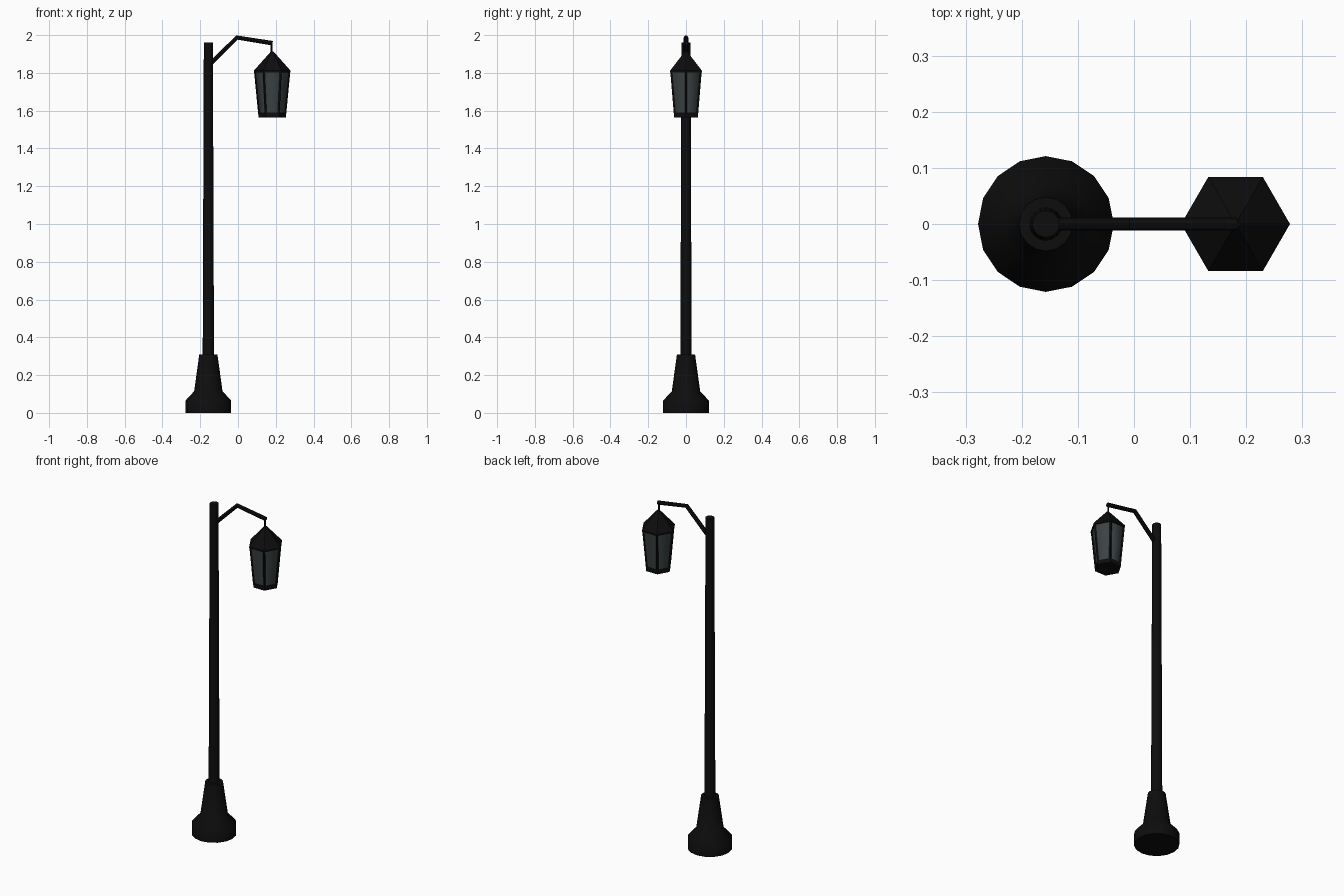
import bpy, bmesh, math
from mathutils import Vector

cube = bpy.data.objects.get("Cube")
if cube:
    bpy.data.objects.remove(cube)


def material(name, rgb):
    m = bpy.data.materials.new(name)
    m.use_nodes = True
    m.diffuse_color = (*rgb, 1)
    m.node_tree.nodes["Principled BSDF"].inputs["Base Color"].default_value = (*rgb, 1)
    return m


IRON = material("black iron", (0.004, 0.004, 0.004))
GLASS = material("smoky glass", (0.045, 0.055, 0.058))


def finish(name, bm, mat, smooth):
    bmesh.ops.recalc_face_normals(bm, faces=bm.faces)
    mesh = bpy.data.meshes.new(name)
    bm.to_mesh(mesh)
    bm.free()
    mesh.materials.append(mat)
    obj = bpy.data.objects.new(name, mesh)
    bpy.context.collection.objects.link(obj)
    if smooth:
        bpy.ops.object.select_all(action='DESELECT')
        obj.select_set(True)
        bpy.context.view_layer.objects.active = obj
        bpy.ops.object.shade_smooth_by_angle(angle=math.radians(smooth))
    return obj


def turned(name, x, profile, sides, mat, smooth=0):
    """Stack rings of (radius, height) around a vertical axis and cap the ends."""
    bm = bmesh.new()
    rings = [[bm.verts.new((x + r * math.cos(math.tau * i / sides),
                            r * math.sin(math.tau * i / sides), z))
              for i in range(sides)] for r, z in profile]
    for low, high in zip(rings, rings[1:]):
        for i in range(sides):
            j = (i + 1) % sides
            bm.faces.new((low[i], low[j], high[j], high[i]))
    bm.faces.new(rings[0][::-1])
    bm.faces.new(rings[-1])
    return finish(name, bm, mat, smooth)


def tube(name, points, radius, sides, mat):
    """Sweep a round section along a path lying in one vertical plane, with mitred bends."""
    pts = [Vector(p) for p in points]
    normal = Vector((0, 1, 0))
    if abs((pts[-1] - pts[0]).normalized().y) > 0.01:
        normal = (pts[-1] - pts[0]).cross(Vector((0, 0, 1))).normalized()
    bm, rings = bmesh.new(), []
    for k, p in enumerate(pts):
        before = (p - pts[max(k - 1, 0)]).normalized()
        after = (pts[min(k + 1, len(pts) - 1)] - p).normalized()
        side = (before + after).normalized().cross(normal)
        rings.append([bm.verts.new(p + radius * (math.cos(a) * side + math.sin(a) * normal))
                      for a in (math.tau * i / sides for i in range(sides))])
    for low, high in zip(rings, rings[1:]):
        for i in range(sides):
            j = (i + 1) % sides
            bm.faces.new((low[i], low[j], high[j], high[i]))
    bm.faces.new(rings[0][::-1])
    bm.faces.new(rings[-1])
    return finish(name, bm, mat, 40)


POST_X, LAMP_X = -0.157, 0.181

# Post: flared foot and tapering pole
turned("base", POST_X, [(0.121, 0), (0.121, 0.065), (0.075, 0.115), (0.048, 0.31)],
       16, IRON, 60)
turned("pole", POST_X, [(0.03, 0.29), (0.024, 1.96)], 16, IRON, 40)

# Bent arm and the thin hanger below its tip
tube("arm", [(-0.155, 0, 1.84), (-0.005, 0, 1.987), (0.183, 0, 1.957)], 0.012, 8, IRON)
turned("hanger", LAMP_X - 0.003, [(0.005, 1.89), (0.005, 1.957)], 8, IRON, 40)

# Six-sided lantern
turned("lantern_roof", LAMP_X, [(0.097, 1.803), (0.097, 1.812), (0.008, 1.912)], 6, IRON)
turned("lantern_glass", LAMP_X, [(0.068, 1.58), (0.09, 1.805)], 6, GLASS, 65)
turned("lantern_floor", LAMP_X, [(0.073, 1.565), (0.073, 1.59)], 6, IRON)

# Corner bars of the lantern
for i in range(6):
    a = math.tau * i / 6
    c, s = math.cos(a), math.sin(a)
    tube(f"lantern_bar_{i + 1}",
         [(LAMP_X + 0.068 * c, 0.068 * s, 1.58), (LAMP_X + 0.09 * c, 0.09 * s, 1.808)],
         0.006, 4, IRON)
